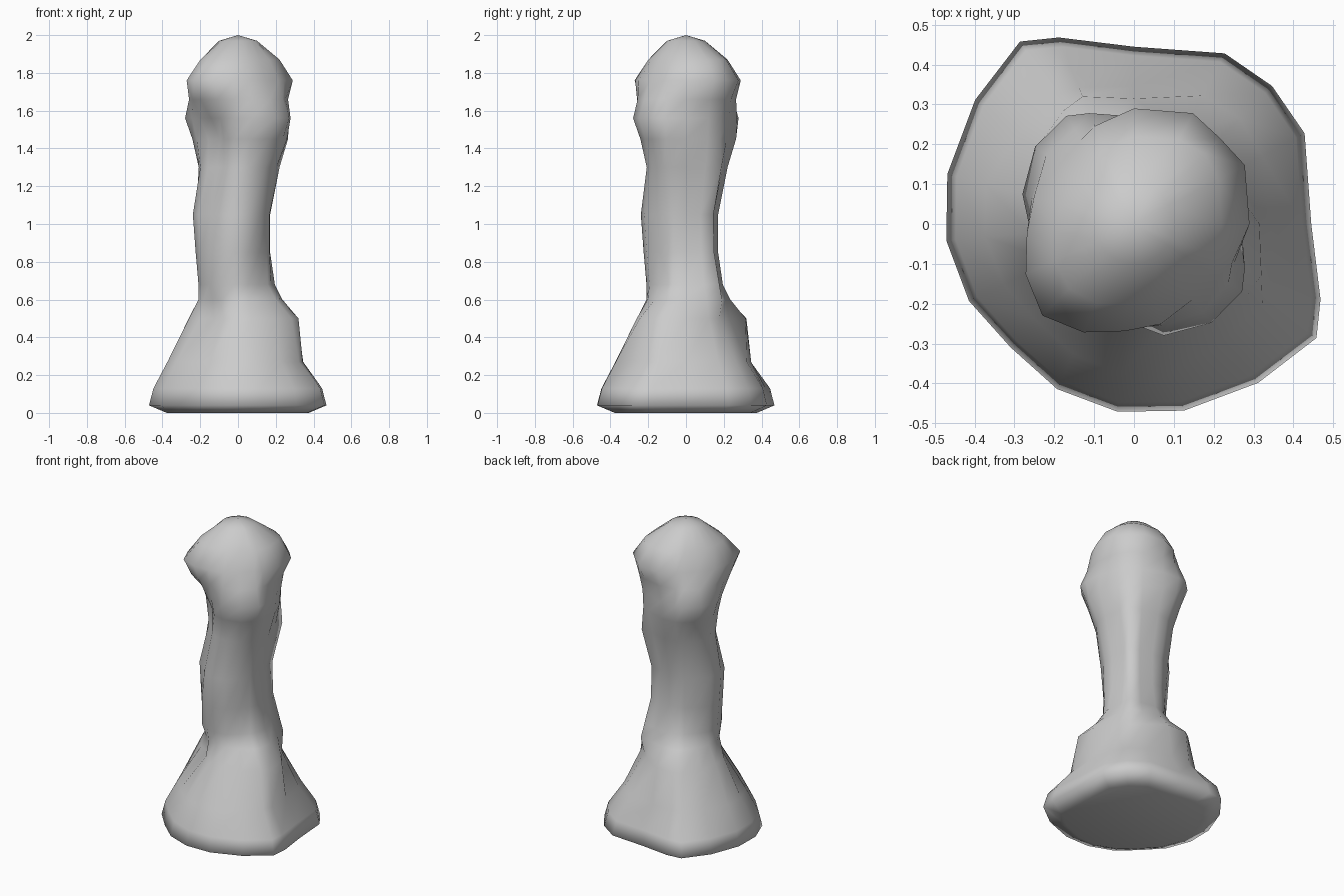
import bpy, bmesh
from math import radians, cos, sin

# The piece is symmetric across the vertical plane x = y.
# Each ring holds radii at these angles, measured from the +x+y diagonal.
ANGLES = (0, 17, 45, 67, 77, 97, 120, 140, 160, 180)

BASE = (.49, .485, .445, .505, .54, .506, .485, .473, .457, .438)
FOOT = [
    (0.27, .375, .365, .345, .37, .38, .37, .385, .375, .36, .345),
    (0.50, .25, .26, .315, .345, .335, .31, .27, .26, .22, .18),
    (0.60, .27, .235, .235, .24, .235, .21, .21, .21, .20, .19),
]
SHAFT = [
    (0.68, .25, .20, .195, .19, .185, .18, .20, .21, .21, .215),
    (0.85, .21, .17, .17, .18, .18, .185, .215, .225, .22, .215),
    (1.05, .205, .165, .17, .18, .185, .20, .23, .24, .23, .205),
    (1.30, .265, .22, .22, .22, .225, .23, .215, .20, .175, .155),
]
HEAD = [
    (1.45, .255, .245, .265, .28, .28, .275, .25, .22, .175, .135),
    (1.56, .26, .255, .27, .30, .32, .315, .29, .245, .22, .20),
    (1.66, .28, .27, .265, .27, .28, .28, .265, .26, .265, .28),
    (1.76, .305, .315, .29, .265, .25, .24, .26, .27, .30, .325),
    (1.87, .25, .24, .22, .205, .195, .185, .19, .20, .22, .23),
]


def scaled(z, radii, k):
    return (z, *[r * k for r in radii])


def ring_points(ring):
    """Mirror the half ring across the diagonal plane to close it."""
    z, radii = ring[0], ring[1:]
    polar = list(zip(ANGLES, radii))
    polar += [(-a, r) for a, r in reversed(polar[1:-1])]
    return [(r * cos(radians(45 + a)), r * sin(radians(45 + a)), z) for a, r in polar]


# Stack of rings: flat underside, rim, foot, shaft, head, crown
rings = [scaled(0, BASE, .8), scaled(.04, BASE, 1), scaled(.13, BASE, .95)]
rings += FOOT + SHAFT + HEAD + [scaled(1.97, [.10] * len(ANGLES), 1)]

bm = bmesh.new()
loops = [[bm.verts.new(p) for p in ring_points(r)] for r in rings]
n = len(loops[0])
for low, high in zip(loops, loops[1:]):
    for i in range(n):
        j = (i + 1) % n
        bm.faces.new((low[i], low[j], high[j], high[i]))

# Underside and rounded crown
bm.faces.new(loops[0][::-1])
apex = bm.verts.new((0, 0, 2))
for i in range(n):
    bm.faces.new((loops[-1][i], loops[-1][(i + 1) % n], apex))

for f in bm.faces:
    f.smooth = True
mesh = bpy.data.meshes.new("game_piece")
bm.to_mesh(mesh)
bm.free()
piece = bpy.data.objects.new("game_piece", mesh)
bpy.context.collection.objects.link(piece)
